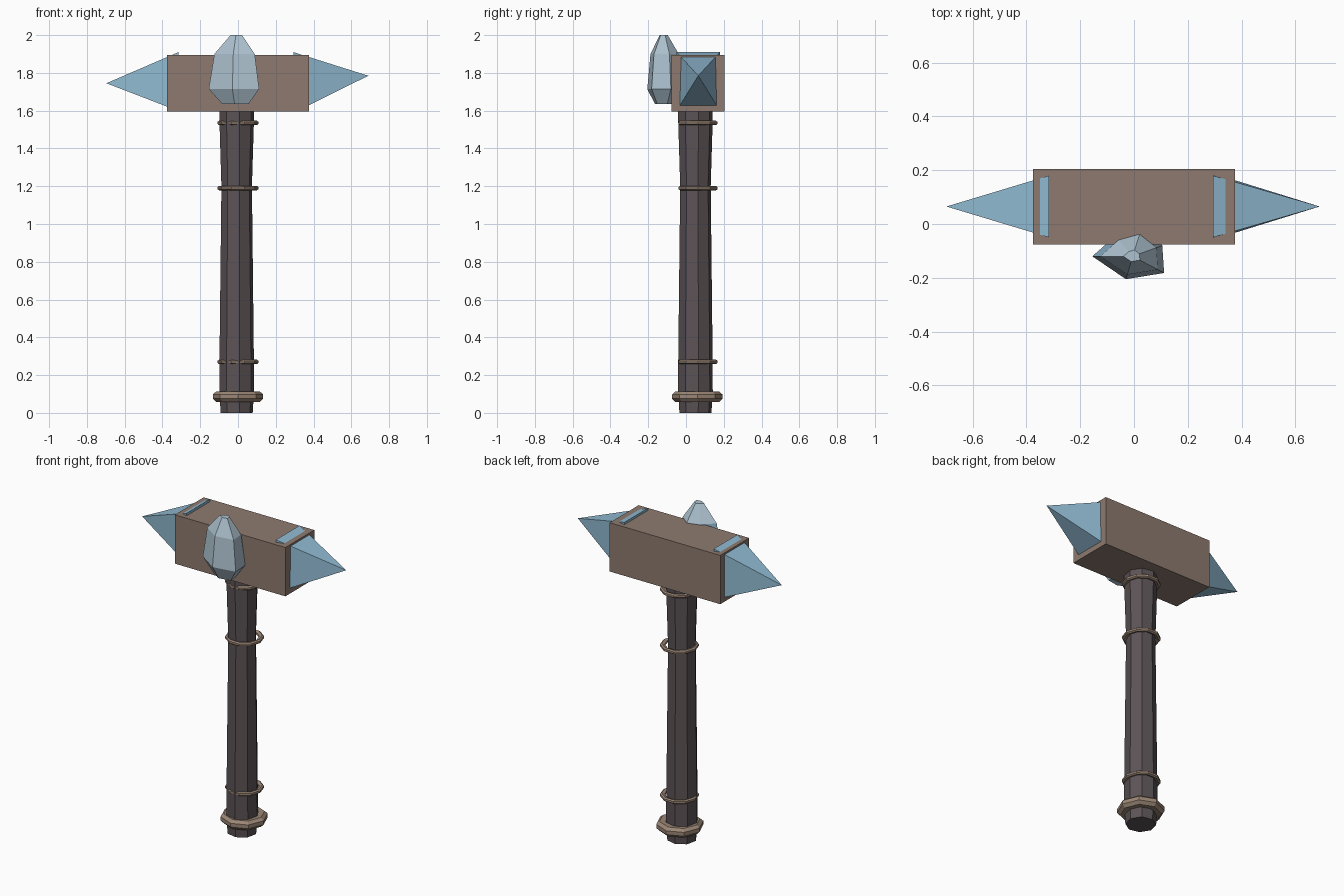
import bpy
from math import pi, cos, sin

if "Cube" in bpy.data.objects:
    bpy.data.objects.remove(bpy.data.objects["Cube"])


def material(name, rgb):
    m = bpy.data.materials.new(name)
    m.diffuse_color = (*rgb, 1)
    m.use_nodes = True
    m.node_tree.nodes["Principled BSDF"].inputs["Base Color"].default_value = m.diffuse_color
    return m


brown = material("brown_stone", (0.27, 0.195, 0.16))
tan = material("tan_band", (0.33, 0.24, 0.18))
dark = material("dark_wood", (0.105, 0.085, 0.09))
blue = material("blue_crystal", (0.28, 0.49, 0.64))
pale = material("pale_crystal", (0.42, 0.54, 0.63))


def make(name, verts, faces, mat):
    me = bpy.data.meshes.new(name)
    me.from_pydata(verts, [], faces)
    me.materials.append(mat)
    ob = bpy.data.objects.new(name, me)
    bpy.context.collection.objects.link(ob)
    return ob


def loft(name, rings, mat, closed=False):
    """Skin a stack of equal-sided rings; cap the ends or loop back round."""
    n, k = len(rings[0]), len(rings)
    verts = [p for r in rings for p in r]
    faces = []
    for i in range(k if closed else k - 1):
        a, b = i * n, (i + 1) % k * n
        faces += [(a + j, a + (j + 1) % n, b + (j + 1) % n, b + j) for j in range(n)]
    if not closed:
        faces += [tuple(reversed(range(n))), tuple(range((k - 1) * n, k * n))]
    return make(name, verts, faces, mat)


def circle(cx, cy, r, z, n=8, turn=0.17):
    return [(cx + r * cos(turn + 2 * pi * j / n), cy + r * sin(turn + 2 * pi * j / n), z)
            for j in range(n)]


# Handle: tapered octagonal shaft
shaft = [(0, .086), (.11, .093), (.27, .0925), (1.2, .082), (1.54, .0925), (1.62, .0925)]
loft("handle", [circle(-.007, .05, r, z) for z, r in shaft], dark)

# Thin bindings around the handle
for i, zc in enumerate((.27, 1.19, 1.535)):
    prof = [(.082, -.006), (.099, -.012), (.108, -.006), (.108, .006), (.099, .012), (.082, .006)]
    loft(f"binding_{i + 1}", [circle(0, .064, r, zc + dz, 10, 0) for r, dz in prof], tan, True)

# Pommel collar
prof = [(.08, .06), (.115, .057), (.133, .075), (.133, .098), (.115, .114), (.08, .112)]
loft("pommel_collar", [circle(0, .06, r, z, 8, 0) for r, z in prof], tan, True)

# Hammer head block
x, y0, y1 = .376, -.077, .204
loft("head", [[(-x, y0, z), (x, y0, z), (x, y1, z), (-x, y1, z)] for z in (1.595, 1.895)], brown)


# Side spikes: pyramids sunk into the head, top base edge poking through
def spike(name, top, bottom, apex, mirror):
    y, h = .065, .115
    verts = [(top[0], y - h, top[1]), (top[0], y + h, top[1]),
             (bottom[0], y + h, bottom[1]), (bottom[0], y - h, bottom[1]),
             (apex[0], y, apex[1])]
    faces = [(0, 3, 2, 1), (0, 1, 4), (1, 2, 4), (2, 3, 4), (3, 0, 4)]
    if mirror:
        verts = [(-a, b, c) for a, b, c in verts]
        faces = [f[::-1] for f in faces]
    # base must face the head, sides outward
    faces = [f[::-1] for f in faces]
    ob = make(name, verts, faces, blue)
    import bmesh
    bm = bmesh.new()
    bm.from_mesh(ob.data)
    bmesh.ops.recalc_face_normals(bm, faces=bm.faces)
    bm.to_mesh(ob.data)
    bm.free()


spike("right_spike", (.293, 1.91), (.319, 1.6), (.69, 1.785), False)
spike("left_spike", (.315, 1.91), (.315, 1.598), (.697, 1.745), True)

# Front crystal: irregular outline scaled through four levels
outline = [(-.155, -.12), (-.03, -.205), (.112, -.182), (.105, -.08), (.027, -.018), (-.07, -.045)]
cx, cy = -.005, -.12
levels = [(1.635, .52), (1.715, 1), (1.9, .8), (2.0, .23)]
crystal = loft("front_crystal", [[(cx + (px - cx) * s, cy + (py - cy) * s, z) for px, py in outline]
                                 for z, s in levels], pale)
# left-hand facets are the deeper blue
crystal.data.materials.append(blue)
for p in crystal.data.polygons:
    if p.normal.x < -.6:
        p.material_index = 1
